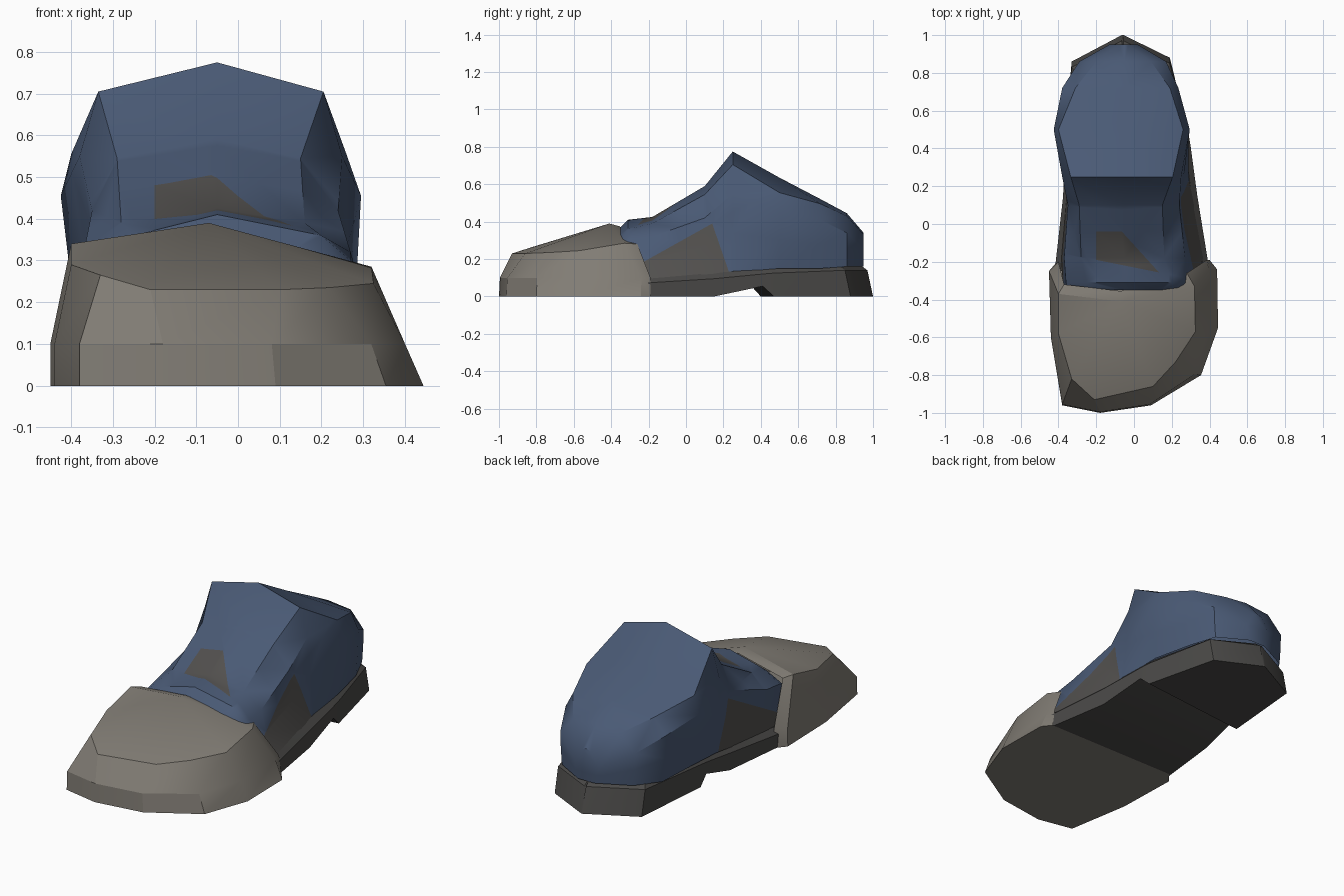
import bpy, bmesh
from mathutils import Vector

if "Cube" in bpy.data.objects:
    bpy.data.objects.remove(bpy.data.objects["Cube"])


def material(name, rgb):
    m = bpy.data.materials.new(name)
    m.diffuse_color = (*rgb, 1)
    m.use_nodes = True
    m.node_tree.nodes["Principled BSDF"].inputs["Base Color"].default_value = m.diffuse_color
    return m


BLUE = material("blue_cloth", (0.068, 0.102, 0.178))
PATCH = material("worn_grey", (0.085, 0.081, 0.077))
CAP = material("warm_grey", (0.220, 0.203, 0.176))
SOLE = material("dark_sole", (0.068, 0.066, 0.063))


def loft(bm, rows, closed=False):
    """Skin consecutive rows of points; returns the vertex rows."""
    vr = [[bm.verts.new(p) for p in r] for r in rows]
    n = len(rows[0])
    for a, b in zip(vr, vr[1:]):
        for i in range(n if closed else n - 1):
            j = (i + 1) % n
            bm.faces.new((a[i], a[j], b[j], b[i]))
    return vr


def finish(bm, name, mats, angle):
    bmesh.ops.recalc_face_normals(bm, faces=bm.faces)
    me = bpy.data.meshes.new(name)
    bm.to_mesh(me)
    bm.free()
    for m in mats:
        me.materials.append(m)
    ob = bpy.data.objects.new(name, me)
    bpy.context.collection.objects.link(ob)
    bpy.ops.object.select_all(action='DESELECT')
    ob.select_set(True)
    bpy.context.view_layer.objects.active = ob
    bpy.ops.object.shade_smooth_by_angle(angle=angle)
    return ob


# Sole with arch and heel: left y, right y, left x, right x, bottom z, top z
bm = bmesh.new()
sections = []
for yl, yr, xl, xr, zb, zt in [
        (-.25, -.25, -.42, .40, 0, .10),
        (.15, .15, -.375, .335, 0, .125),
        (.35, .41, -.37, .30, .055, .15),
        (.40, .47, -.37, .29, 0, .155),
        (.86, .88, -.33, .19, 0, .17),
        (1.0, 1.0, -.065, -.055, 0, .17)]:
    back = 1 if yl > .8 else 0
    d = min(.03, (xr - xl) / 4)
    sections.append([
        (xl, yl, zb), (xr, yr, zb),
        (xr, yr - .03 * back, zt - .03), (xr - d, yr - .07 * back, zt),
        (xl + d, yl - .07 * back, zt), (xl, yl - .03 * back, zt - .03)])
rows = loft(bm, sections, closed=True)
bm.faces.new(rows[0])
bm.faces.new(rows[-1])
finish(bm, "sole", [SOLE], 0.5)

# Toe cap: outline rings from left-back, around the toe, to right-back
bm = bmesh.new()
base = [(-.45, -.25), (-.44, -.6), (-.38, -.96), (-.18, -1), (.09, -.96),
        (.355, -.8), (.445, -.55), (.44, -.24)]
top = [(-.40, -.37, .34), (-.40, -.58, .29), (-.33, -.82, .265),
       (-.21, -.93, .23), (.10, -.86, .23), (.22, -.73, .235),
       (.325, -.57, .245), (.32, -.33, .285)]
# the right wall leans in, the left wall starts upright
mid = [(x - .1 * max(x, 0), y * .995, .1) for x, y in base]
B, M, T = loft(bm, [[(x, y, 0) for x, y in base], mid, top])
ridge = bm.verts.new((-.07, -.41, .39))
for a, b in zip(T, T[1:]):
    bm.faces.new((a, b, ridge))
# rolled rear rim
front_arch = [B[0], M[0], T[0], ridge, T[-1], M[-1], B[-1]]
rim = [bm.verts.new(p) for p in [
    (-.40, -.19, 0), (-.40, -.20, .1), (-.37, -.32, .33), (-.07, -.355, .375),
    (.28, -.26, .28), (.385, -.19, .1), (.40, -.19, 0)]]
for i in range(6):
    bm.faces.new((front_arch[i], front_arch[i + 1], rim[i + 1], rim[i]))
bm.faces.new(B + [rim[-1], rim[0]])
# keep the cap underside just below the sole
bmesh.ops.translate(bm, verts=B + [rim[0], rim[-1]], vec=(0, 0, -.001))
finish(bm, "toe_cap", [CAP], 0.42)


def arch(y, zb, zt, bl, br, wl, wr, zw, sl, sr, zs):
    """Base, widest and shoulder points on each side of a central crest."""
    def half(b, w, s):
        return [(b, y, zb), ((b + 2 * w) / 3, y, (zb + zw) / 2),
                (w, y, zw), (s, y, zs)]
    return (half(bl, wl, sl) + [(-.05, y, zt)] + half(br, wr, sr)[::-1])


# Cloth upper: y, base z, crest z, then left/right x of base, of the
# widest point (and its z), of the shoulder (and its z)
bm = bmesh.new()
rows = loft(bm, [arch(*a) for a in [
    (-.35, .09, .37, -.36, .35, -.35, .25, .28, -.25, .14, .33),
    (-.31, .09, .41, -.38, .36, -.36, .27, .30, -.25, .20, .36),
    (-.18, .09, .425, -.385, .37, -.37, .27, .32, -.28, .16, .39),
    (.10, .11, .59, -.36, .32, -.35, .24, .42, -.29, .15, .545),
    (.25, .13, .775, -.36, .29, -.38, .25, .55, -.335, .205, .705),
    (.50, .15, .635, -.37, .27, -.425, .295, .455, -.40, .26, .555),
    (.72, .15, .52, -.36, .22, -.38, .235, .41, -.31, .19, .495),
    (.86, .16, .445, -.28, .16, -.29, .17, .34, -.2, .09, .43),
    (.95, .16, .34, -.10, 0, -.13, .02, .25, -.08, -.03, .33)]])
bm.faces.new(rows[0])
bm.faces.new(rows[-1])
bmesh.ops.recalc_face_normals(bm, faces=bm.faces)
bmesh.ops.triangulate(bm, faces=bm.faces)

# Worn patches: cut along planes, then colour faces inside all of them
side = [((0, -.2, .2), (0, -.19, .34)), ((0, .14, .39), (0, .26, .09))]
tongue = [((-.2, 0, 0), (-1, 0, 0)), ((0, -.04, 0), (0, 1, 0)),
          ((-.06, -.045, 0), (.165, .15, 0)),
          ((-.2, -.19, 0), (-.05, -.25, 0))]


def inside(p, planes):
    return all((p - Vector(c)).dot(Vector(n)) < 1e-5 for c, n in planes)


def on_top(f):
    return abs(f.calc_center_median().x + .05) < .3 and f.normal.z > .3


def cut(planes, pick):
    for c, n in planes:
        faces = [f for f in bm.faces if pick(f)]
        edges = list({e for f in faces for e in f.edges})
        verts = list({v for f in faces for v in f.verts})
        bmesh.ops.bisect_plane(bm, geom=faces + edges + verts, dist=1e-5,
                               plane_co=c, plane_no=n)


cut(side, lambda f: -.36 < f.calc_center_median().y < .36)
cut(tongue, lambda f: on_top(f) and -.32 < f.calc_center_median().y < .15)
for f in bm.faces:
    p = f.calc_center_median()
    if inside(p, side) or (on_top(f) and inside(p, tongue)):
        f.material_index = 1
finish(bm, "cloth_upper", [BLUE, PATCH], 0.6)
